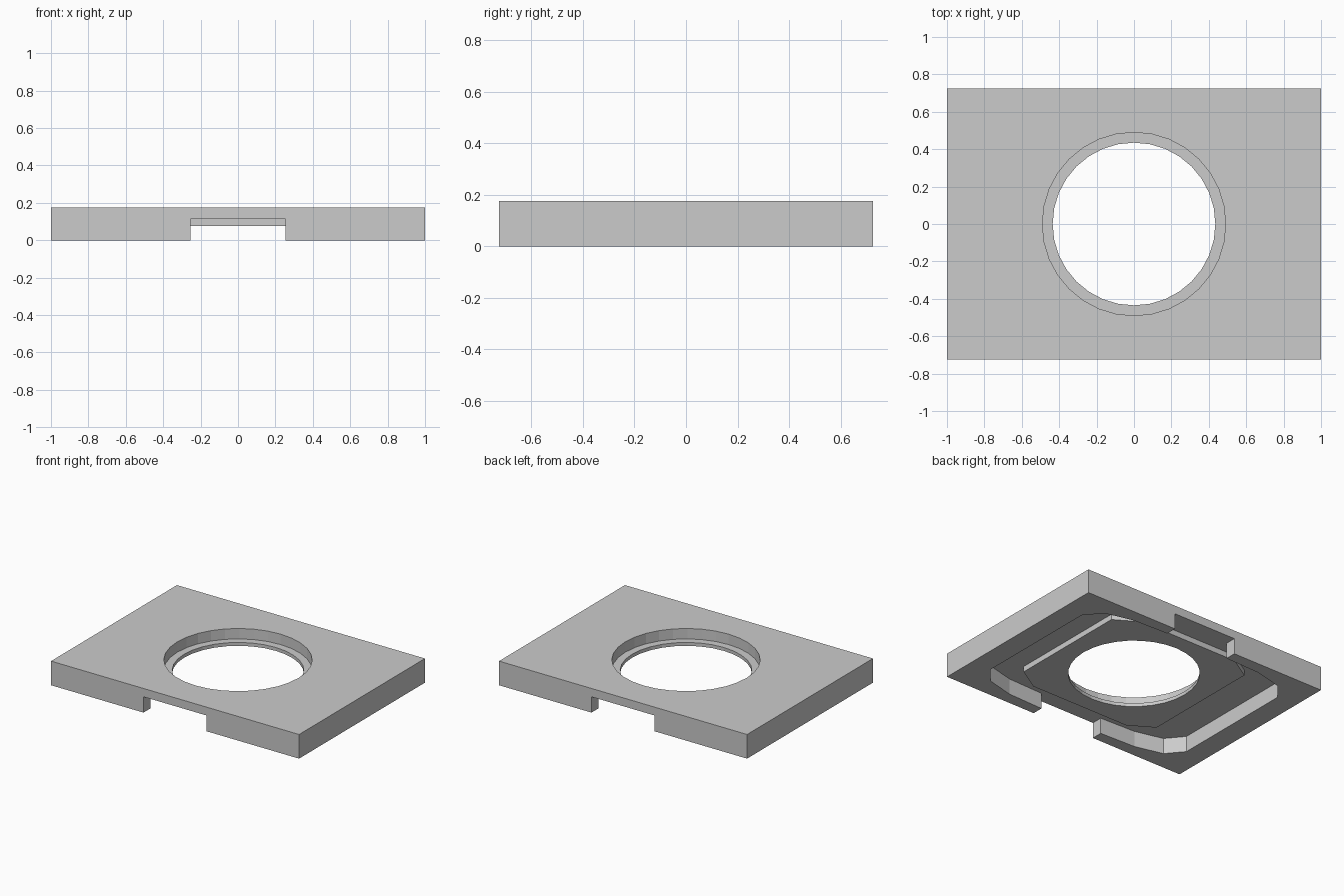
import bpy, bmesh, math

if "Cube" in bpy.data.objects:
    bpy.data.objects.remove(bpy.data.objects["Cube"])


def prism(name, outline, z0, z1):
    """Extrude a counter-clockwise outline from z0 to z1."""
    bm = bmesh.new()
    low = [bm.verts.new((x, y, z0)) for x, y in outline]
    high = [bm.verts.new((x, y, z1)) for x, y in outline]
    bm.faces.new(low[::-1])
    bm.faces.new(high)
    n = len(outline)
    for i in range(n):
        j = (i + 1) % n
        bm.faces.new((low[i], low[j], high[j], high[i]))
    mesh = bpy.data.meshes.new(name)
    bm.to_mesh(mesh)
    bm.free()
    obj = bpy.data.objects.new(name, mesh)
    bpy.context.collection.objects.link(obj)
    return obj


def mirrored(quarter):
    """Complete a +x +y quarter outline into all four quadrants."""
    half = quarter + [(-x, y) for x, y in reversed(quarter)]
    return half + [(-x, -y) for x, y in half]


def circle(radius, sides=32):
    return [(radius * math.cos(2 * math.pi * i / sides),
             radius * math.sin(2 * math.pi * i / sides)) for i in range(sides)]


def boolean(target, tool, operation):
    """Apply a boolean and remove the helper object."""
    tool.hide_render = True
    mod = target.modifiers.new(tool.name, 'BOOLEAN')
    mod.object = tool
    mod.operation = operation
    mod.solver = 'EXACT'
    bpy.context.view_layer.objects.active = target
    bpy.ops.object.modifier_apply(modifier=mod.name)
    bpy.data.objects.remove(tool)


# Rectangular cover plate
plate = prism("cover_plate", mirrored([(1.0, 0.725)]), 0, 0.176)

# Underside pocket, opening through the front and back edges
pocket = mirrored([(0.842, 0.466), (0.743, 0.584), (0.537, 0.635),
                   (0.255, 0.645), (0.255, 0.8)])
boolean(plate, prism("pocket_cutter", pocket, -0.1, 0.115), 'DIFFERENCE')

# Raised boss around the opening, inside the pocket
boss = mirrored([(0.572, 0.45), (0.40, 0.556)])
boolean(plate, prism("boss", boss, 0.075, 0.145), 'UNION')

# Round opening with a recessed ledge on top
boolean(plate, prism("ledge_cutter", circle(0.49), 0.10, 0.3), 'DIFFERENCE')
boolean(plate, prism("hole_cutter", circle(0.435), -0.1, 0.3), 'DIFFERENCE')
